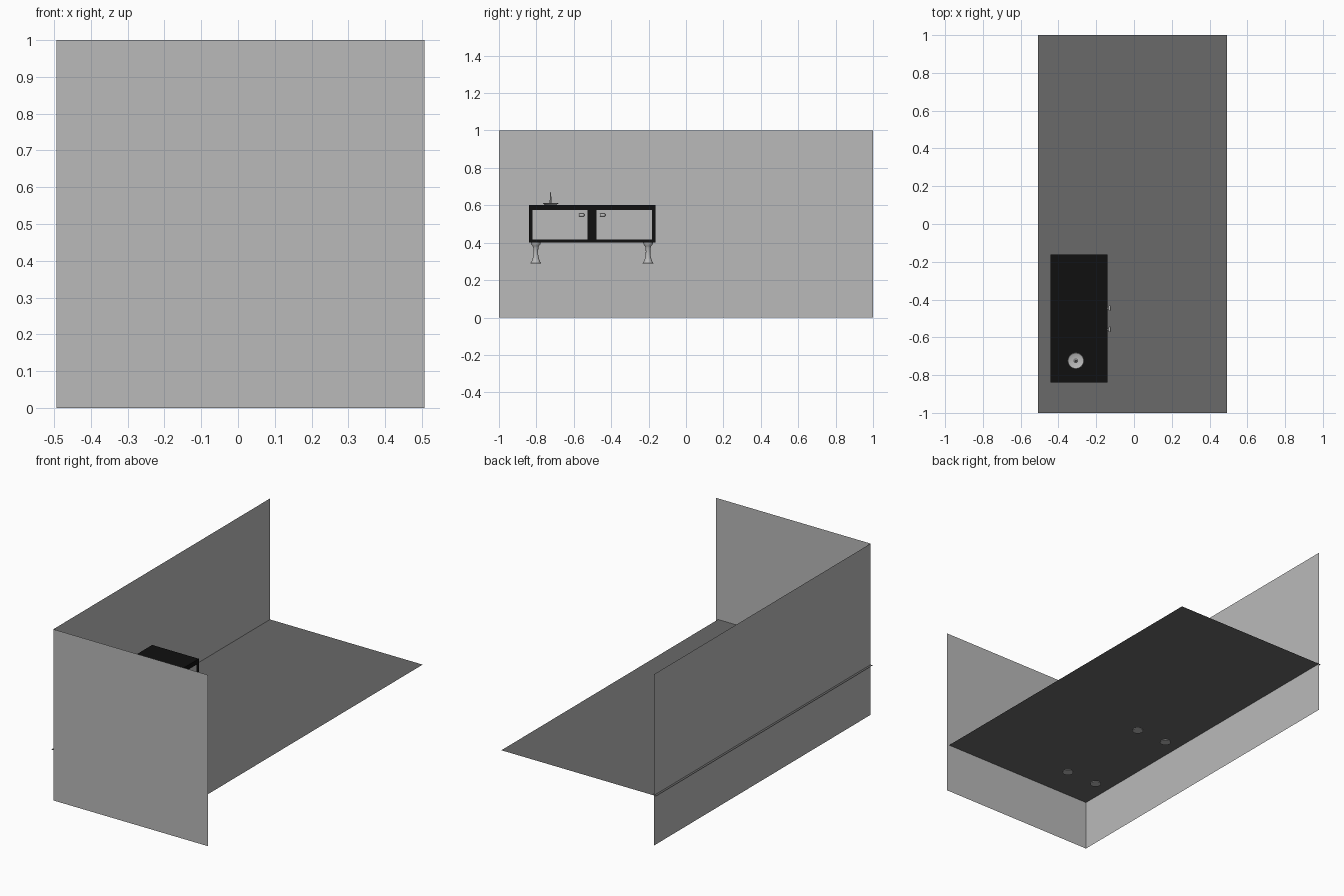
import bpy, bmesh, math
from mathutils import Matrix

if "Cube" in bpy.data.objects:
    bpy.data.objects.remove(bpy.data.objects["Cube"])


def material(name, r, g, b):
    m = bpy.data.materials.new(name)
    m.diffuse_color = (r, g, b, 1)
    m.use_nodes = True
    m.node_tree.nodes["Principled BSDF"].inputs["Base Color"].default_value = m.diffuse_color
    return m


LIGHT = material("light_grey", 0.49, 0.49, 0.49)
DARK = material("dark_grey", 0.144, 0.144, 0.144)
BLACK = material("black", 0.005, 0.005, 0.005)


def finish(name, bm, mat, smooth=False):
    bmesh.ops.recalc_face_normals(bm, faces=bm.faces)
    me = bpy.data.meshes.new(name)
    bm.to_mesh(me)
    bm.free()
    me.materials.append(mat)
    ob = bpy.data.objects.new(name, me)
    bpy.context.collection.objects.link(ob)
    if smooth:
        bpy.ops.object.select_all(action='DESELECT')
        ob.select_set(True)
        bpy.context.view_layer.objects.active = ob
        bpy.ops.object.shade_smooth_by_angle(angle=math.radians(35))
    return ob


def sheet(name, corners, mat):
    bm = bmesh.new()
    bm.faces.new([bm.verts.new(c) for c in corners])
    return finish(name, bm, mat)


def box(name, lo, hi, mat, bevel=0):
    bm = bmesh.new()
    bmesh.ops.create_cube(bm, size=1)
    for v in bm.verts:
        v.co = [(a + b) / 2 + c * (b - a) for a, b, c in zip(lo, hi, v.co)]
    if bevel:
        bmesh.ops.bevel(bm, geom=bm.edges[:], offset=bevel, segments=3,
                        profile=0.5, affect='EDGES')
    return finish(name, bm, mat, bevel > 0)


def lathe(name, x, y, profile, mat, sides=24):
    # spin a (radius, height) profile around a vertical axis
    bm = bmesh.new()
    vs = [bm.verts.new((r, 0, z)) for r, z in profile]
    es = [bm.edges.new(p) for p in zip(vs, vs[1:])]
    bmesh.ops.spin(bm, geom=vs + es, cent=(0, 0, 0), axis=(0, 0, 1),
                   angle=math.tau, steps=sides)
    bmesh.ops.remove_doubles(bm, verts=bm.verts, dist=1e-5)
    bmesh.ops.transform(bm, matrix=Matrix.Translation((x, y, 0)), verts=bm.verts)
    return finish(name, bm, mat, True)


# Room: two thin walls and a floor that pokes out slightly past the side wall
WX, FX, FZ = -0.493, -0.507, 0.293
sheet("side_wall", [(WX, -1, 0), (WX, 1, 0), (WX, 1, 1), (WX, -1, 1)], LIGHT)
sheet("front_wall", [(WX, -1, 0), (0.507, -1, 0), (0.507, -1, 1), (WX, -1, 1)], LIGHT)
sheet("floor", [(FX, -1, FZ), (0.493, -1, FZ), (0.493, 1, FZ), (FX, 1, FZ)], DARK)

# Cabinet carcass
X0, X1, Y0, Y1, Z0, Z1 = -0.441, -0.14, -0.84, -0.162, 0.40, 0.602
ZB, ZT = 0.416, 0.575
box("cabinet_top", (X0, Y0, ZT), (X1, Y1, Z1), BLACK)
box("cabinet_bottom", (X0, Y0, Z0), (X1, Y1, ZB), BLACK)
box("cabinet_near_end", (X0, Y0, ZB), (X1, Y0 + 0.02, ZT), BLACK)
box("cabinet_far_end", (X0, Y1 - 0.02, ZB), (X1, Y1, ZT), BLACK)
box("cabinet_divider", (X0, -0.526, ZB), (X1, -0.478, ZT), BLACK)
box("cabinet_back", (X0, Y0 + 0.02, ZB), (X0 + 0.01, Y1 - 0.02, ZT), BLACK)

# Doors and their pulls
for side, a, b, h in (("near", Y0 + 0.02, -0.526, -0.558),
                      ("far", -0.478, Y1 - 0.02, -0.446)):
    box(side + "_door", (X1 - 0.015, a, ZB), (X1 - 0.002, b, ZT), LIGHT)
    box(side + "_handle_stem", (X1 - 0.004, h - 0.006, 0.543),
        (X1 + 0.008, h + 0.006, 0.553), LIGHT)
    box(side + "_handle", (X1 + 0.005, h - 0.015, 0.54),
        (X1 + 0.017, h + 0.015, 0.556), LIGHT, 0.005)

# Turned legs: collar at the top, slim shaft, flared foot
LEG = [(0, 0.401), (0.026, 0.401), (0.025, 0.392), (0.017, 0.382), (0.014, 0.374),
       (0.012, 0.355), (0.013, 0.335), (0.017, 0.315), (0.023, 0.299),
       (0.029, 0.291), (0.029, 0.288), (0, 0.288)]
for row, x in (("back", -0.397), ("front", -0.198)):
    for side, y in (("near", -0.803), ("far", -0.203)):
        lathe(f"{row}_{side}_leg", x, y, LEG, LIGHT)

# Spiked dish on the cabinet top
DISH = [(0, 0.602), (0.030, 0.602), (0.036, 0.606), (0.043, 0.612), (0.041, 0.613),
        (0.033, 0.609), (0.010, 0.608), (0.005, 0.613), (0.004, 0.640),
        (0.0025, 0.668), (0, 0.673)]
lathe("spiked_dish", -0.308, -0.724, DISH, LIGHT, 32)
